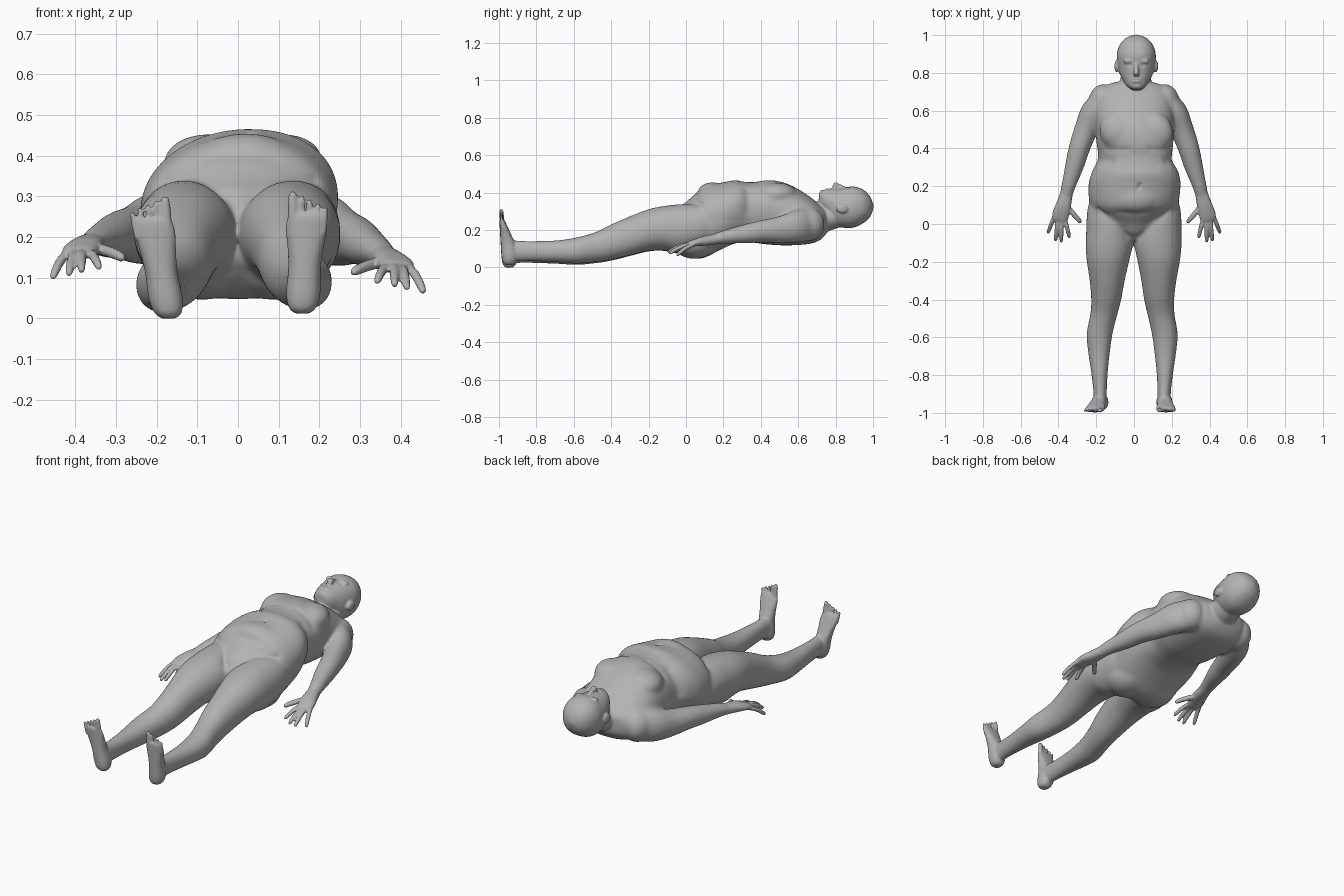
import bpy, bmesh, math
from mathutils import Vector

if "Cube" in bpy.data.objects:
    bpy.data.objects.remove(bpy.data.objects["Cube"])

X, Y, Z = Vector((1, 0, 0)), Vector((0, 1, 0)), Vector((0, 0, 1))
parts = []

skin = bpy.data.materials.new("grey_skin")
skin.diffuse_color = (0.45, 0.45, 0.45, 1)
skin.use_nodes = True
skin.node_tree.nodes["Principled BSDF"].inputs["Base Color"].default_value = skin.diffuse_color


def spline(rows, steps):
    """Smooth interpolation through rows of numbers."""
    out = []
    for i in range(len(rows) - 1):
        p0, p1 = rows[max(i - 1, 0)], rows[i]
        p2, p3 = rows[i + 1], rows[min(i + 2, len(rows) - 1)]
        for k in range(steps):
            t = k / steps
            out.append([0.5 * (2 * b + (c - a) * t + (2 * a - 5 * b + 4 * c - d) * t * t
                               + (3 * b - a - 3 * c + d) * t ** 3)
                        for a, b, c, d in zip(p0, p1, p2, p3)])
    return out + [list(rows[-1])]


def loft(name, rows, axis=None, up=Z, power=2.0, top=None, sides=32, steps=5):
    """Skin rings (x, y, z, half width, half height) set square to the axis."""
    axis = axis or (Vector(rows[-1][:3]) - Vector(rows[0][:3])).normalized()
    h = (up - axis * up.dot(axis)).normalized()
    w = axis.cross(h)
    bm = bmesh.new()
    rings = []
    for x, y, z, rw, rh in spline(rows, steps):
        ring = []
        for k in range(sides):
            a = 2 * math.pi * k / sides
            c, s = math.cos(a), math.sin(a)
            p = top if top and s > 0 else power
            c = math.copysign(abs(c) ** (2 / p), c)
            s = math.copysign(abs(s) ** (2 / p), s)
            ring.append(bm.verts.new(Vector((x, y, z)) + w * c * max(rw, .002) + h * s * max(rh, .002)))
        rings.append(ring)
    for a, b in zip(rings, rings[1:]):
        for k in range(sides):
            n = (k + 1) % sides
            bm.faces.new((a[k], a[n], b[n], b[k]))
    bm.faces.new(rings[0])
    bm.faces.new(rings[-1])
    finish(name, bm)


def finish(name, bm):
    bmesh.ops.recalc_face_normals(bm, faces=bm.faces)
    me = bpy.data.meshes.new(name)
    bm.to_mesh(me)
    bm.free()
    ob = bpy.data.objects.new(name, me)
    bpy.context.collection.objects.link(ob)
    parts.append(ob)


def blob(name, centre, size):
    bm = bmesh.new()
    bmesh.ops.create_uvsphere(bm, u_segments=24, v_segments=16, radius=1)
    for v in bm.verts:
        v.co = Vector([c + r * p for c, r, p in zip(centre, size, v.co)])
    finish(name, bm)


def digit(name, a, b, r, up=Z, sag=0.0):
    """Finger or toe with a rounded tip."""
    a, b = Vector(a), Vector(b)
    rows = []
    for t, k in ((0, .95), (.35, 1), (.7, .95), (.92, .8), (1, .4)):
        p = a.lerp(b, t) + Z * sag * math.sin(math.pi * t)
        rows.append((*p, r * k, r * k))
    loft(name, rows, up=up, sides=14, steps=3)


def slabs(rows):
    """Turn (x, y, half width, bottom, top) into ring rows."""
    return [(x, y, (b + t) / 2, r, (t - b) / 2) for x, y, r, b, t in rows]


# Torso, from crotch to base of neck
loft("torso", slabs([
    (0, -.085, .035, .14, .27), (0, -.05, .085, .1, .315), (0, 0, .145, .06, .35),
    (0, .05, .195, .048, .395), (0, .1, .232, .052, .438), (0, .2, .243, .102, .455),
    (0, .27, .229, .13, .467), (0, .35, .194, .133, .455), (0, .43, .202, .123, .466),
    (0, .5, .205, .118, .46), (0, .57, .207, .118, .435), (0, .63, .205, .122, .4),
    (0, .68, .2, .13, .365), (0, .715, .18, .145, .335), (0, .742, .13, .17, .315),
    (0, .757, .07, .19, .3)]), axis=Y, power=2.4, top=2.1, sides=48)
blob("belly", (.005, .14, .385), (.13, .085, .07))
for s in (-1, 1):
    blob("chest_side", (s * .095, .49, .385), (.1, .105, .068))
    blob("buttock", (s * .088, .045, .142), (.125, .125, .097))
    blob("shoulder", (s * .16, .66, .23), (.078, .08, .09))

# Neck and head
loft("neck", slabs([(0, .66, .1, .16, .32), (.005, .73, .09, .185, .33),
                    (.01, .78, .08, .2, .34), (.01, .84, .08, .22, .36)]), axis=Y)
hx = .012
loft("head", slabs([
    (hx, .71, .025, .35, .39), (hx, .728, .05, .315, .41), (hx, .76, .07, .27, .418),
    (hx, .80, .09, .225, .422), (hx, .85, .1, .211, .428), (hx, .9, .103, .214, .432),
    (hx, .95, .087, .238, .414), (hx, .985, .054, .272, .377), (hx, 1.002, .012, .315, .335)]),
    axis=Y, power=2.2)
loft("nose", [(hx, .85, .424, .01, .008), (hx, .82, .432, .011, .014),
              (hx, .797, .438, .017, .017), (hx, .783, .426, .012, .01)], axis=Y, sides=16)
for y in (.768, .755):
    blob("lip", (hx, y, .415), (.026, .007, .009))
blob("chin", (hx, .728, .395), (.03, .018, .022))
for s in (-1, 1):
    blob("ear", (hx + s * .103, .835, .315), (.013, .032, .026))
    blob("brow", (hx + s * .036, .862, .417), (.032, .016, .012))

for s in (-1, 1):
    side = "left_" if s > 0 else "right_"
    other = s > 0

    # Legs
    rise = .012 if other else 0
    loft(side + "leg", slabs([(s * (x - (.035 * min(max(-y, 0), .55) if other else 0)), y, r,
                               b + rise * max(-y, 0), t + rise * max(-y, 0))
         for x, y, r, b, t in (
            (.12, .17, .09, .14, .32), (.13, .1, .112, .11, .335), (.131, .03, .12, .09, .34),
            (.13, -.05, .124, .075, .336), (.132, -.12, .124, .088, .327),
            (.138, -.2, .112, .085, .309), (.142, -.3, .093, .06, .27), (.147, -.4, .08, .035, .225),
            (.16, -.48, .072, .022, .185), (.182, -.58, .069, .013, .155), (.185, -.68, .058, .018, .138),
            (.183, -.78, .045, .022, .132), (.18, -.87, .036, .025, .13), (.178, -.94, .034, .02, .135))]),
         axis=Y, power=2.1)

    # Feet pointing up, big toe on the inner side
    heel, toe = (.158, .172) if other else (.17, .216)

    def fx(z):
        return heel + (toe - heel) * z / .28
    loft(side + "foot", [(s * fx(z), y, z + rise, rx, ry) for z, y, rx, ry in (
        (.0, -.945, .018, .02), (.015, -.945, .034, .034), (.05, -.943, .042, .043),
        (.11, -.95, .04, .04), (.16, -.963, .044, .03), (.2, -.973, .05, .022),
        (.23, -.981, .05, .016), (.245, -.985, .045, .011))], axis=Z, up=Y, power=2.3)
    for i in range(5):
        off = -.038 + .0195 * i + (.0035 if i else 0)
        digit(side + "toe", (s * (fx(.23) + off * .9), -.981, .215 - .005 * i + rise),
              (s * (fx(.29) + off), -.988, .3 - .0095 * i + rise), .0125 if i == 0 else .008, up=Y)

    # Arms, slightly higher hand on one side
    lift = 0 if other else .035

    def arm_pt(x, y, z):
        return (s * x, y, z + lift * min(max((.6 - y) / .5, 0), 1))
    loft(side + "arm", [(*arm_pt(x, y, z), w, h) for x, y, z, w, h in (
        (.15, .68, .235, .06, .085), (.211, .6, .22, .068, .088), (.254, .5, .2, .062, .073),
        (.29, .4, .192, .057, .06), (.315, .31, .178, .051, .051), (.345, .21, .163, .038, .036),
        (.36, .15, .15, .033, .028))])
    loft(side + "hand", [(*arm_pt(x, y, z), w, h) for x, y, z, w, h in (
        (.355, .17, .153, .032, .028), (.373, .1, .142, .04, .026), (.387, .055, .134, .044, .02),
        (.393, .025, .126, .041, .016), (.395, .012, .122, .033, .01))], power=2.3)
    for a, b in (((.366, .03, .127), (.341, -.075, .088)), ((.385, .02, .127), (.385, -.098, .08)),
                 ((.404, .022, .125), (.416, -.092, .072)), ((.422, .04, .123), (.457, -.05, .063))):
        digit(side + "finger", arm_pt(*a), arm_pt(*b), .0116, sag=.008)
    digit(side + "thumb", arm_pt(.36, .1, .138), arm_pt(.28, .006, .112), .014, sag=.005)

# Fuse all parts into one skin
bm = bmesh.new()
for ob in parts:
    bm.from_mesh(ob.data)
    bpy.data.objects.remove(ob)
fused = bpy.data.meshes.new("body")
bm.to_mesh(fused)
bm.free()
body = bpy.data.objects.new("body", fused)
bpy.context.collection.objects.link(body)


def bake():
    deps = bpy.context.evaluated_depsgraph_get()
    body.data = bpy.data.meshes.new_from_object(body.evaluated_get(deps))
    body.modifiers.clear()


rem = body.modifiers.new("fuse", 'REMESH')
rem.mode = 'VOXEL'
rem.voxel_size = .0052
soft = body.modifiers.new("soften", 'SMOOTH')
soft.factor = .5
soft.iterations = 3
bake()

# Blend the seams of trunk, shoulders and thighs, leaving head, hands and feet crisp
group = body.vertex_groups.new(name="trunk")
for v in body.data.vertices:
    x, y, z = v.co
    fade = min((.745 - y) / .04, (y + .85) / .1, 1)
    if abs(x) > .26 and y < .3:
        fade = min(fade, (y - .2) / .08)
    if fade > 0:
        group.add([v.index], fade, 'REPLACE')
blend = body.modifiers.new("blend", 'SMOOTH')
blend.factor = .5
blend.iterations = 60
blend.vertex_group = "trunk"
bake()
me = body.data

# Folds pressed in: mouth, navel, belly, groin, chest, waist, eyes (start, end, radius, depth)
folds = [((hx - .02, .762, .425), (hx + .02, .762, .425), .005, .004),
         ((.008, .195, .45), (.008, .207, .45), .011, .01),
         ((-.08, .3, .455), (.08, .3, .455), .025, .003),
         ((-.08, .06, .4), (.08, .06, .4), .02, .003)]
for s in (-1, 1):
    folds += [((s * .18, .08, .335), (s * .02, -.08, .3), .016, .007),
              ((s * .18, .395, .39), (s * .06, .395, .455), .016, .004),
              ((s * .21, .335, .3), (s * .15, .33, .41), .025, .006),
              ((hx + s * .036, .842, .428), (hx + s * .038, .842, .428), .013, .005)]
moves = []
for v in me.vertices:
    d = 0
    for a, b, r, depth in folds:
        a, b = Vector(a), Vector(b)
        t = min(max((v.co - a).dot(b - a) / (b - a).length_squared, 0), 1)
        q = (v.co - a.lerp(b, t)).length / r
        if q < 3:
            d += depth * math.exp(-q * q)
    # the chest rolls slightly to one side
    x, y, z = v.co
    roll = .15 * max(z - .25, 0) * math.exp(-((y - .33) / .22) ** 2)
    moves.append((v, v.co - v.normal * d + X * roll))
for v, co in moves:
    v.co = co

# Settle on the ground
low = min(v.co.z for v in me.vertices)
for v in me.vertices:
    v.co.z -= low
me.materials.clear()
me.materials.append(skin)
me.polygons.foreach_set("use_smooth", [True] * len(me.polygons))
me.update()
